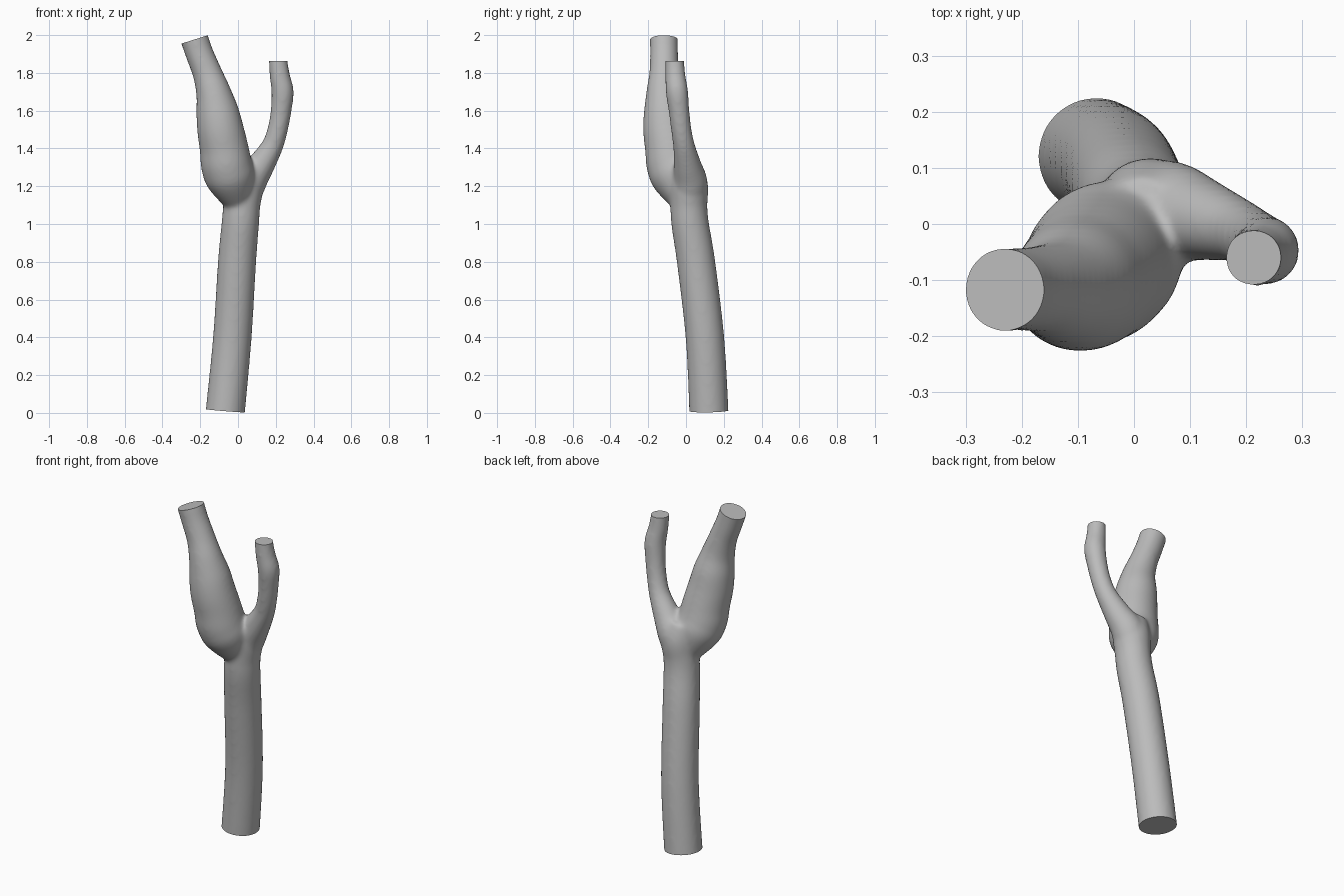
import bpy, bmesh, math
from mathutils import Vector

if "Cube" in bpy.data.objects:
    bpy.data.objects.remove(bpy.data.objects["Cube"], do_unlink=True)

SIDES, STEPS = 40, 8

# Each station: x, y, z, radius (ends run past the trimming planes)
trunk = [(-.077, .122, -.08, .104), (-.067, .121, .01, .104), (-.03, .10, .4, .102),
         (-.005, .053, .8, .101), (.012, .022, 1.0, .099), (.02, .015, 1.1, .098),
         (.03, .015, 1.2, .102), (.01, -.01, 1.29, .095)]
bulb_branch = [(.01, .005, 1.1, .07), (-.035, -.045, 1.23, .128), (-.06, -.073, 1.31, .135),
               (-.074, -.088, 1.4, .129), (-.093, -.104, 1.5, .123),
               (-.11, -.111, 1.6, .112), (-.131, -.118, 1.7, .092), (-.163, -.116, 1.8, .078),
               (-.203, -.116, 1.9, .074), (-.23, -.117, 1.977, .074), (-.255, -.117, 2.05, .074)]
slim_branch = [(.03, .02, 1.15, .09), (.065, .022, 1.23, .09), (.12, .008, 1.31, .074),
               (.18, -.01, 1.41, .058), (.21, -.025, 1.5, .054), (.228, -.037, 1.6, .055),
               (.236, -.048, 1.7, .059), (.222, -.056, 1.78, .054),
               (.213, -.06, 1.86, .05), (.212, -.06, 1.93, .05)]


def spline(pts):
    """Catmull-Rom resampling of stations."""
    p = [Vector(q) for q in pts]
    p = [2 * p[0] - p[1]] + p + [2 * p[-1] - p[-2]]
    out = []
    for a, b, c, d in zip(p, p[1:], p[2:], p[3:]):
        for i in range(STEPS):
            t = i / STEPS
            out.append((2 * b + (c - a) * t + (2 * a - 5 * b + 4 * c - d) * t ** 2
                        + (3 * b - a - 3 * c + d) * t ** 3) / 2)
    return out + [p[-2]]


def add_tube(bm, pts):
    """Closed tube of varying radius along a path."""
    path = spline(pts)
    rings = []
    for i, s in enumerate(path):
        tan = (path[min(i + 1, len(path) - 1)] - path[max(i - 1, 0)]).to_3d().normalized()
        u = Vector((0, 1, 0)).cross(tan).normalized()
        v = tan.cross(u)
        rings.append([bm.verts.new(s.to_3d() + s[3] * (u * math.cos(a) + v * math.sin(a)))
                      for a in (math.tau * k / SIDES for k in range(SIDES))])
    for lo, hi in zip(rings, rings[1:]):
        for k in range(SIDES):
            n = (k + 1) % SIDES
            bm.faces.new((lo[k], lo[n], hi[n], hi[k]))
    bm.faces.new(rings[0][::-1])
    bm.faces.new(rings[-1])


def trim(bm, point, normal, inside):
    """Cut one open end flat and cap it."""
    faces = [f for f in bm.faces if inside(f.calc_center_median())]
    edges = {e for f in faces for e in f.edges}
    verts = {v for f in faces for v in f.verts}
    cut = bmesh.ops.bisect_plane(bm, geom=list(verts) + list(edges) + faces, dist=1e-5,
                                 plane_co=point, plane_no=Vector(normal).normalized(),
                                 clear_outer=True)["geom_cut"]
    rim = [e for e in cut if isinstance(e, bmesh.types.BMEdge) and e.is_valid]
    bmesh.ops.edgeloop_fill(bm, edges=rim)


# Three tubes fused into one smooth skin
bm = bmesh.new()
for part in (trunk, bulb_branch, slim_branch):
    add_tube(bm, part)
mesh = bpy.data.meshes.new("forked_vessel")
bm.to_mesh(mesh)
bm.free()
vessel = bpy.data.objects.new("forked_vessel", mesh)
bpy.context.collection.objects.link(vessel)
remesh = vessel.modifiers.new("fuse", 'REMESH')
remesh.mode = 'VOXEL'
remesh.voxel_size = 0.01
soften = vessel.modifiers.new("soften", 'SMOOTH')
soften.factor = 0.5
soften.iterations = 14
fused = bpy.data.meshes.new_from_object(vessel.evaluated_get(bpy.context.evaluated_depsgraph_get()))
vessel.modifiers.clear()

# Flat cut ends
bm = bmesh.new()
bm.from_mesh(fused)
trim(bm, (-.067, .121, .011), (-.08, .02, -1), lambda c: c.z < .3)
trim(bm, (-.23, -.117, 1.977), (-.3, 0, .95), lambda c: c.z > 1.75 and c.x < .05)
trim(bm, (.212, -.06, 1.862), (0, 0, 1), lambda c: c.z > 1.7 and c.x > .1)
bmesh.ops.recalc_face_normals(bm, faces=bm.faces)
bm.to_mesh(fused)
bm.free()
vessel.data = fused
bpy.data.meshes.remove(mesh)
fused.name = "forked_vessel"

# Plain grey
grey = bpy.data.materials.new("plain_grey")
grey.use_nodes = True
colour = (.5, .5, .5, 1)
grey.diffuse_color = colour
grey.node_tree.nodes["Principled BSDF"].inputs["Base Color"].default_value = colour
fused.materials.clear()
fused.materials.append(grey)

bpy.ops.object.select_all(action='DESELECT')
vessel.select_set(True)
bpy.context.view_layer.objects.active = vessel
bpy.ops.object.shade_smooth_by_angle(angle=math.radians(40))
